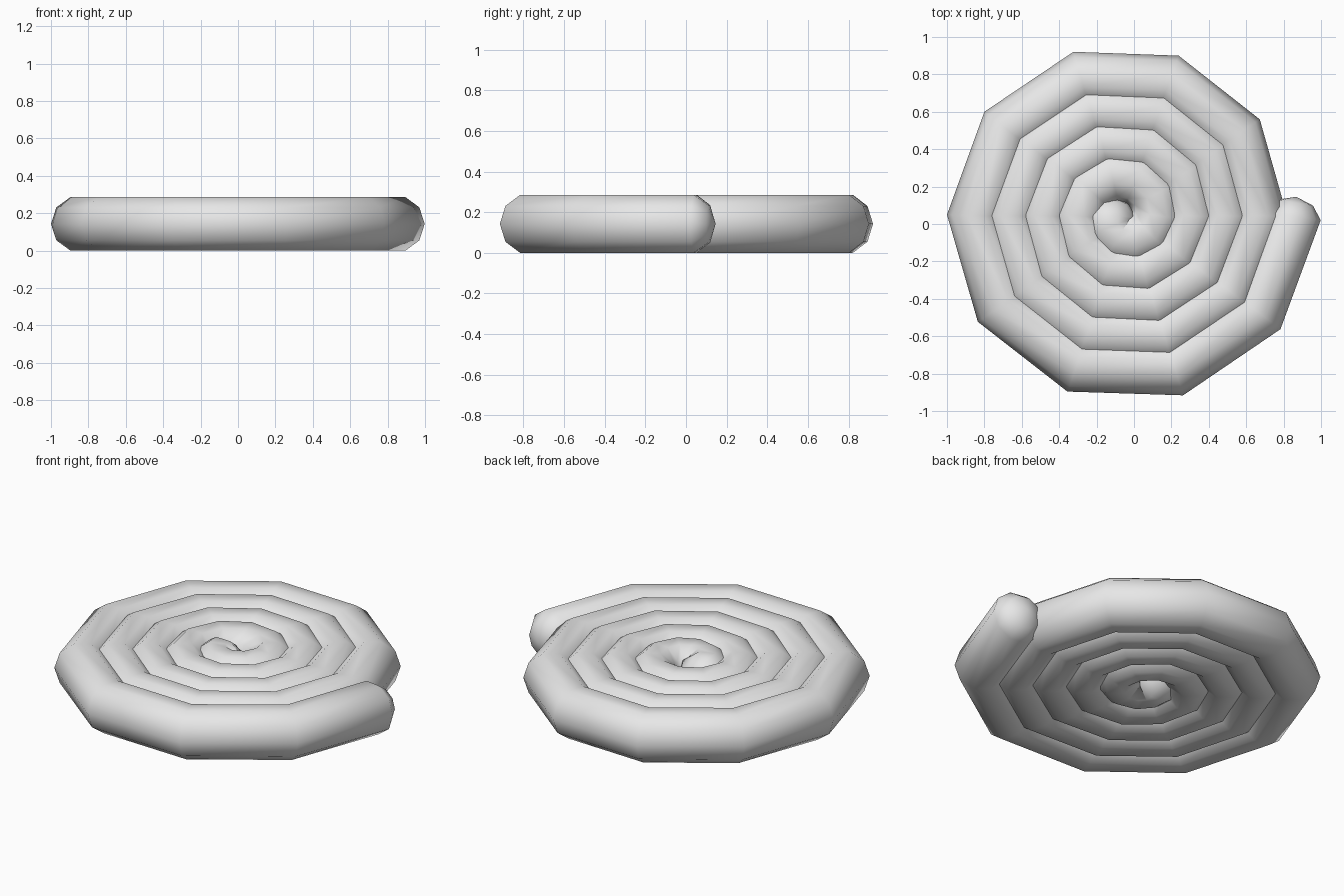
import bpy, bmesh, math
from mathutils import Vector

if "Cube" in bpy.data.objects:
    bpy.data.objects.remove(bpy.data.objects["Cube"])

SIDES = 10          # sides of the tube section
R = 0.15            # tube radius
STEPS = 45          # 4.5 turns, ten segments per turn
CENTRE = Vector((-0.045, 0.045, R * math.sin(math.radians(72))))


def spiral(k):
    """Centre-line point, counted from the outer end inward (clockwise)."""
    a = -math.radians(36 * k)
    r = 0.895 - 0.018 * k
    return CENTRE + Vector((r * math.cos(a), r * math.sin(a), 0))


def ring(bm, centre, tangent, radius):
    side = Vector((tangent.y, -tangent.x, 0))
    verts = []
    for i in range(SIDES):
        a = 2 * math.pi * i / SIDES
        verts.append(bm.verts.new(centre + side * (radius * math.cos(a))
                                  + Vector((0, 0, radius * math.sin(a)))))
    return verts


bm = bmesh.new()
pts = [spiral(k) for k in range(STEPS, -1, -1)]
rings = []

# Tangents: averaged along the coil, eased at both ends
tangents = []
for i, p in enumerate(pts):
    if i == 0:
        t = Vector((math.cos(math.radians(-92)), math.sin(math.radians(-92)), 0))
    elif i == STEPS:
        t = Vector((math.cos(math.radians(80.5)), math.sin(math.radians(80.5)), 0))
    else:
        t = ((pts[i + 1] - p).normalized() + (p - pts[i - 1]).normalized()).normalized()
    tangents.append(t)

# Tube rings with a smaller rounding ring at each end
rings.append(ring(bm, pts[0] - tangents[0] * 0.07, tangents[0], 0.097))
for p, t in zip(pts, tangents):
    rings.append(ring(bm, p, t, R))
rings.append(ring(bm, pts[-1] + tangents[-1] * 0.07, tangents[-1], 0.097))

for a, b in zip(rings, rings[1:]):
    for i in range(SIDES):
        j = (i + 1) % SIDES
        bm.faces.new((a[i], a[j], b[j], b[i]))

# Rounded tips
for loop, p in ((rings[0], pts[0] - tangents[0] * 0.102),
                (rings[-1], pts[-1] + tangents[-1] * 0.102)):
    tip = bm.verts.new(p)
    for i in range(SIDES):
        bm.faces.new((loop[i], loop[(i + 1) % SIDES], tip))

bmesh.ops.recalc_face_normals(bm, faces=bm.faces)
for f in bm.faces:
    f.smooth = True

mesh = bpy.data.meshes.new("spiral_coil")
bm.to_mesh(mesh)
bm.free()
coil = bpy.data.objects.new("spiral_coil", mesh)
bpy.context.collection.objects.link(coil)

mat = bpy.data.materials.new("light grey")
mat.diffuse_color = (0.8, 0.8, 0.8, 1)
mat.use_nodes = True
mat.node_tree.nodes["Principled BSDF"].inputs["Base Color"].default_value = mat.diffuse_color
mesh.materials.append(mat)
